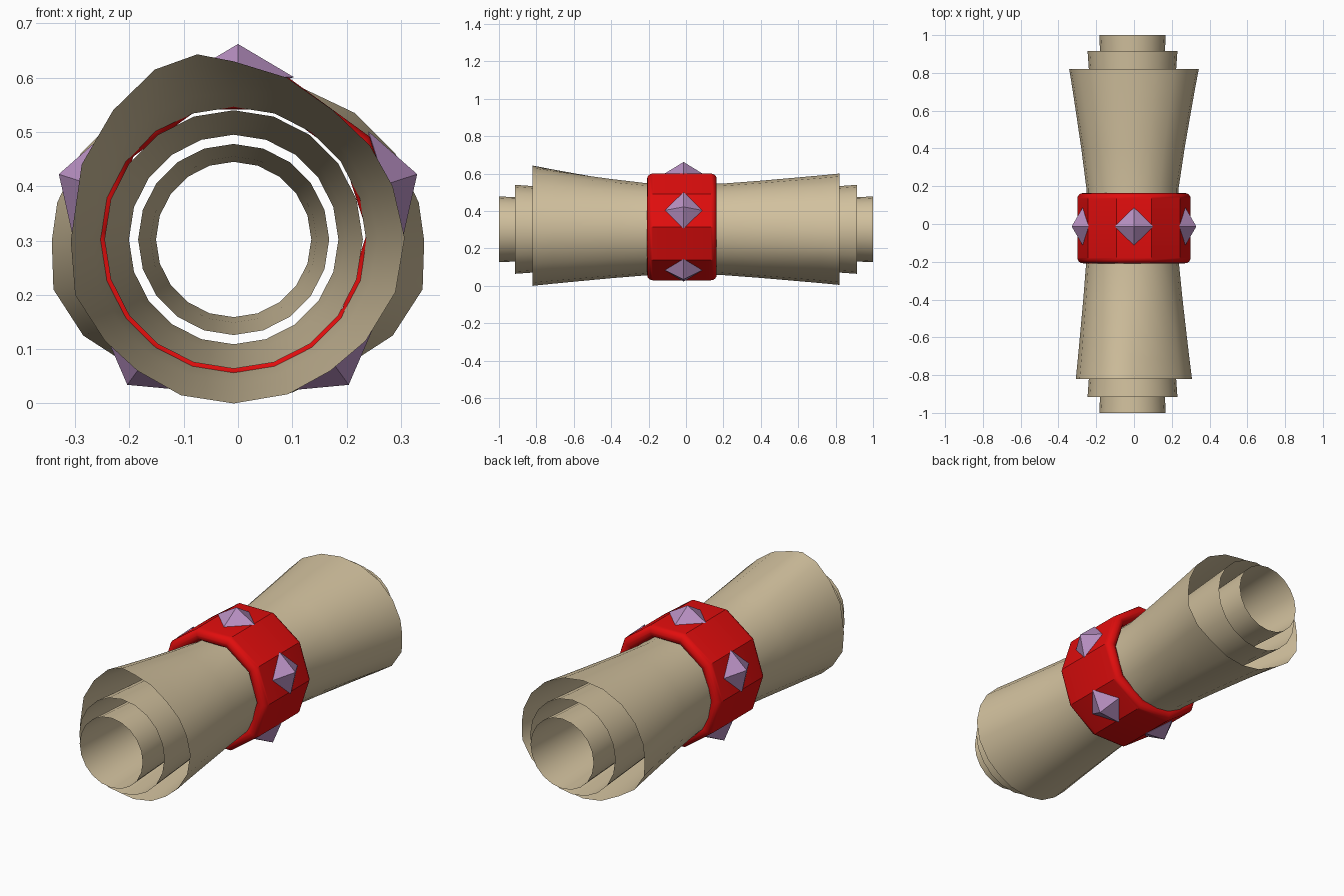
import bpy, bmesh
from math import sin, cos, pi, radians

if "Cube" in bpy.data.objects:
    bpy.data.objects.remove(bpy.data.objects["Cube"])

CX, CZ, N = -0.008, 0.302, 20


def material(name, rgb):
    m = bpy.data.materials.new(name)
    m.diffuse_color = (*rgb, 1)
    m.use_nodes = True
    m.node_tree.nodes["Principled BSDF"].inputs["Base Color"].default_value = m.diffuse_color
    return m


PAPER = material("paper", (0.64, 0.53, 0.34))
RED = material("red_band", (0.75, 0.004, 0.004))
GEM = material("gem_purple", (0.48, 0.28, 0.54))


def finish(name, verts, faces, mat, smooth=True):
    me = bpy.data.meshes.new(name)
    me.from_pydata(verts, [], faces)
    bm = bmesh.new()
    bm.from_mesh(me)
    bmesh.ops.recalc_face_normals(bm, faces=bm.faces)
    bm.to_mesh(me)
    bm.free()
    ob = bpy.data.objects.new(name, me)
    bpy.context.collection.objects.link(ob)
    me.materials.append(mat)
    if smooth:
        bpy.ops.object.select_all(action='DESELECT')
        ob.select_set(True)
        bpy.context.view_layer.objects.active = ob
        bpy.ops.object.shade_smooth_by_angle(angle=radians(32))
    return ob


def circle(r):
    return [(CX + r * cos(2 * pi * i / N), CZ + r * sin(2 * pi * i / N)) for i in range(N)]


# Open paper sheet: waist section blended into a section at each end
FLARE = [(1, 1), (0.87, 0.81), (0.73, 0.62), (0.49, 0.3), (0.23, 0)]


def paper_tube(name, half, waist, front, back):
    stations = [(-t, w, front) for t, w in FLARE] + [(t, w, back) for t, w in reversed(FLARE)]
    verts = []
    for t, w, end in stations:
        for (x0, z0), (x1, z1) in zip(waist, end):
            verts.append((x0 + (x1 - x0) * w, t * half, z0 + (z1 - z0) * w))
    faces = [(s * N + i, s * N + (i + 1) % N, (s + 1) * N + (i + 1) % N, (s + 1) * N + i)
             for s in range(len(stations) - 1) for i in range(N)]
    return finish(name, verts, faces, PAPER)


paper_tube("inner_roll", 1.0, circle(0.143), circle(0.176), circle(0.176))
paper_tube("middle_roll", 0.915, circle(0.193), circle(0.238), circle(0.238))

# Outer sheet has slightly crumpled rims
front_rim = [(.307, .305), (.285, .40), (.243, .475), (.175, .54), (.09, .60),
             (-.008, .63), (-.075, .643), (-.153, .615), (-.23, .54), (-.288, .44),
             (-.308, .30), (-.30, .20), (-.245, .115), (-.185, .06), (-.105, .015),
             (-.008, 0), (.092, .017), (.17, .06), (.235, .115), (.29, .205)]
half_rim = [(0, .60), (.11, .585), (.215, .535), (.29, .46), (.333, .37), (.343, .30),
            (.34, .21), (.285, .125), (.20, .07), (.10, .02), (0, .005)]
loop = half_rim + [(-x, z) for x, z in half_rim[-2:0:-1]]      # clockwise from top
back_rim = [loop[(5 - i) % N] for i in range(N)]
paper_tube("outer_roll", 0.82, circle(0.244), front_rim, back_rim)

# Ten-sided band with rounded rims
BY, BZ, SIDES = -0.022, 0.315, 10
r_in, r_out, hw, rad = 0.238, 0.30, 0.186, 0.03
profile = []
for cy, cr, a0 in ((hw - rad, r_out - rad, 0), (-hw + rad, r_out - rad, 90),
                   (-hw + rad, r_in + rad, 180), (hw - rad, r_in + rad, 270)):
    for k in range(5):
        a = radians(a0 + k * 22.5)
        profile.append((cy + rad * cos(a), cr + rad * sin(a)))
P = len(profile)
verts = [(r * cos(2 * pi * s / SIDES), BY + y, BZ + r * sin(2 * pi * s / SIDES))
         for s in range(SIDES) for y, r in profile]
faces = [(s * P + i, s * P + (i + 1) % P,
          (s + 1) % SIDES * P + (i + 1) % P, (s + 1) % SIDES * P + i)
         for s in range(SIDES) for i in range(P)]
finish("band", verts, faces, RED)

# Five pointed gems on alternate band faces
for k in range(5):
    a = radians(90 + 72 * k)

    def at(r, t, y):
        return (r * cos(a) - t * sin(a), y - 0.013, BZ + r * sin(a) + t * cos(a))

    verts = [at(.286, .103, 0), at(.286, 0, .10), at(.286, -.103, 0), at(.286, 0, -.10),
             at(.347, 0, 0), at(.25, 0, 0)]
    faces = [(i, (i + 1) % 4, tip) for i in range(4) for tip in (4, 5)]
    finish(f"gem_{k + 1}", verts, faces, GEM, smooth=False)
